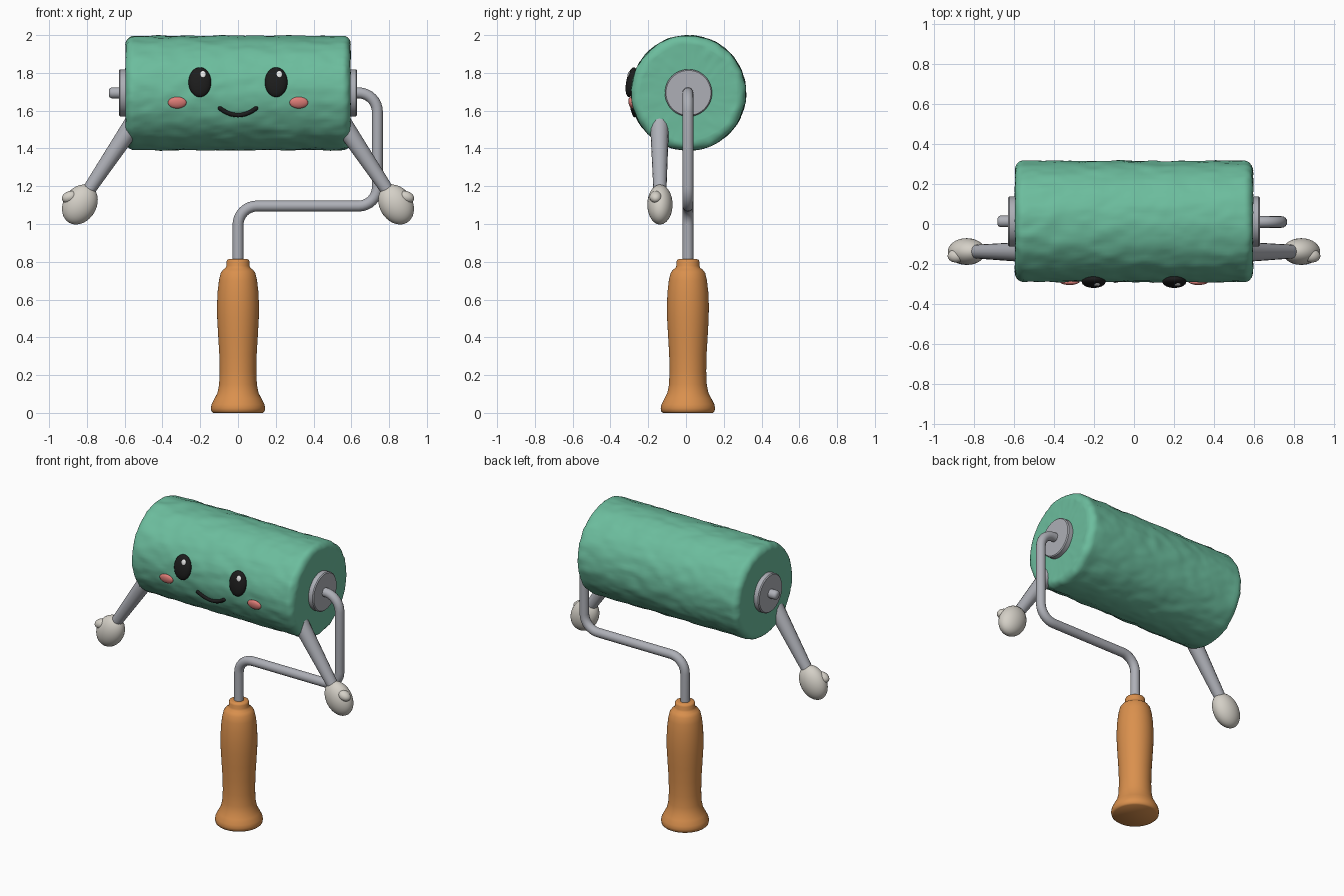
import bpy, bmesh, math
from mathutils import Vector, Matrix, noise

cube = bpy.data.objects.get("Cube")
if cube:
    bpy.data.objects.remove(cube, do_unlink=True)

CY, CZ, R = 0.013, 1.694, 0.303      # roller axis and radius


def material(name, r, g, b, rough=0.6):
    m = bpy.data.materials.new(name)
    m.use_nodes = True
    m.diffuse_color = (r, g, b, 1)
    bsdf = m.node_tree.nodes["Principled BSDF"]
    bsdf.inputs["Base Color"].default_value = (r, g, b, 1)
    bsdf.inputs["Roughness"].default_value = rough
    return m


GREEN = material("green nap", 0.15, 0.51, 0.34)
ORANGE = material("orange handle", 0.70, 0.28, 0.075)
METAL = material("grey metal", 0.42, 0.43, 0.47)
GLOVE = material("off white glove", 0.66, 0.63, 0.57)
BLACK = material("black", 0.012, 0.012, 0.012)
PINK = material("pink cheek", 0.75, 0.21, 0.19)
WHITE = material("white glint", 0.80, 0.80, 0.80)


def finish(obj, mat, angle=40):
    obj.data.materials.clear()
    obj.data.materials.append(mat)
    bpy.ops.object.select_all(action='DESELECT')
    obj.select_set(True)
    bpy.context.view_layer.objects.active = obj
    bpy.ops.object.shade_smooth_by_angle(angle=math.radians(angle))
    return obj


def lathe(name, profile, mat, segs, matrix, jitter=None, angle=40):
    """Revolve (radius, height) points about local z, closing both ends."""
    bm = bmesh.new()
    rings = []
    for r, h in profile:
        ring = []
        for i in range(segs):
            a = math.tau * i / segs
            p = Vector((r * math.cos(a), r * math.sin(a), h))
            ring.append(bm.verts.new(jitter(p) if jitter else p))
        rings.append(ring)
    for low, high in zip(rings, rings[1:]):
        for i in range(segs):
            j = (i + 1) % segs
            bm.faces.new((low[i], low[j], high[j], high[i]))
    bm.faces.new(rings[0][::-1])
    bm.faces.new(rings[-1])
    bm.transform(matrix)
    bmesh.ops.recalc_face_normals(bm, faces=bm.faces)
    mesh = bpy.data.meshes.new(name)
    bm.to_mesh(mesh)
    bm.free()
    obj = bpy.data.objects.new(name, mesh)
    bpy.context.collection.objects.link(obj)
    return finish(obj, mat, angle)


def ellipsoid(name, centre, radii, mat, rotation=None):
    bm = bmesh.new()
    bmesh.ops.create_uvsphere(bm, u_segments=32, v_segments=18, radius=1)
    bm.transform(Matrix.Translation(centre) @ (rotation or Matrix())
                 @ Matrix.Diagonal((*radii, 1)))
    mesh = bpy.data.meshes.new(name)
    bm.to_mesh(mesh)
    bm.free()
    obj = bpy.data.objects.new(name, mesh)
    bpy.context.collection.objects.link(obj)
    return finish(obj, mat, 180)


def tube(name, points, radii, mat):
    curve = bpy.data.curves.new(name, 'CURVE')
    curve.dimensions = '3D'
    curve.bevel_depth = 1
    curve.bevel_resolution = 6
    curve.use_fill_caps = True
    spline = curve.splines.new('POLY')
    spline.points.add(len(points) - 1)
    for sp, p, r in zip(spline.points, points, radii):
        sp.co = (*p, 1)
        sp.radius = r
    obj = bpy.data.objects.new(name, curve)
    bpy.context.collection.objects.link(obj)
    bpy.ops.object.select_all(action='DESELECT')
    obj.select_set(True)
    bpy.context.view_layer.objects.active = obj
    bpy.ops.object.convert(target='MESH')
    return finish(bpy.context.view_layer.objects.active, mat, 50)


def rounded(points, radius, steps=8):
    """Replace the inner corners of a path with smooth bends."""
    out = [points[0]]
    for a, b, c in zip(points, points[1:], points[2:]):
        u, v = (a - b).normalized(), (c - b).normalized()
        centre = b + (u + v) * radius
        for k in range(steps + 1):
            t = math.pi / 2 * k / steps
            out.append(centre - v * radius * math.cos(t) - u * radius * math.sin(t))
    return out + [points[-1]]


# Roller sleeve: rounded cylinder with a soft, uneven nap
HALF, EDGE = 0.594, 0.045
half_profile = [(R * k / 12, HALF) for k in range(1, 11)]
for k in range(7):
    t = math.pi / 2 * k / 6
    half_profile.append((R - EDGE + EDGE * math.sin(t), HALF - EDGE + EDGE * math.cos(t)))
flat = HALF - EDGE
side = [(R, flat - 2 * flat * k / 56) for k in range(1, 56)]
profile = half_profile + side + [(r, -h) for r, h in reversed(half_profile)]


def nap(p):
    radial = Vector((p.x, p.y, 0))
    lump = noise.noise(Vector((p.x * 16, p.y * 16, p.z * 9)))
    fine = noise.noise(Vector((p.x * 34, p.y * 34, p.z * 18 + 5)))
    push = 0.006 * lump + 0.003 * fine
    weight = min(1, radial.length / R)
    out = p + radial.normalized() * push * weight
    if abs(p.z) > flat:
        out.z += math.copysign(push * 0.9 * weight, p.z)
    return out


AXIS = Matrix.Translation((0, CY, CZ)) @ Matrix.Rotation(math.pi / 2, 4, 'Y')
lathe("roller_sleeve", profile, GREEN, 112, AXIS, nap, 80)

# Metal end discs, with the axle peg on the right side
for label, s in (("left", 1), ("right", -1)):
    disc = [(0.125, 0.56), (0.125, 0.624), (0.119, 0.63)]
    lathe(label + "_end_disc", [(r, s * h) for r, h in disc], METAL, 48, AXIS)
peg = [(0.029, -0.6), (0.029, -0.668), (0.024, -0.679), (0.012, -0.684)]
lathe("axle_peg", peg, METAL, 24, AXIS, angle=60)

# Bent wire frame
corners = [Vector((x, CY - 0.003, z)) for x, z in
           ((0.58, CZ), (0.738, CZ), (0.738, 1.095), (0, 1.095), (0, 0.78))]
path = rounded(corners, 0.1)
tube("wire_frame", path, [0.029] * len(path), METAL)

# Turned handle
handle = [(0.132, 0), (0.141, 0.008), (0.144, 0.025), (0.140, 0.045), (0.125, 0.075),
          (0.109, 0.105), (0.100, 0.15), (0.097, 0.22), (0.099, 0.31), (0.105, 0.41),
          (0.110, 0.50), (0.111, 0.57), (0.108, 0.64), (0.101, 0.70), (0.092, 0.74),
          (0.080, 0.757), (0.066, 0.767), (0.061, 0.778), (0.061, 0.80),
          (0.057, 0.81), (0.048, 0.814)]
lathe("handle", handle, ORANGE, 48, Matrix.Translation((0, 0.01, 0)), angle=55)

# Arms, hands and thumbs
for label, s in (("left", 1), ("right", -1)):
    shoulder, wrist = Vector((s * 0.555, -0.14, 1.53)), Vector((s * 0.80, -0.138, 1.165))
    tube(label + "_arm", [shoulder, wrist], [0.05, 0.034], METAL)
    lean = Matrix.Rotation(-s * math.radians(32), 4, 'Y')
    ellipsoid(label + "_hand", (s * 0.837, -0.138, 1.103), (0.087, 0.067, 0.112), GLOVE, lean)
    ellipsoid(label + "_thumb", (s * 0.89, -0.16, 1.143), (0.044, 0.033, 0.031), GLOVE,
              Matrix.Rotation(s * math.radians(20), 4, 'Y'))


# Face, laid on the curved front of the sleeve
def on_front(x, z, lift=0.0):
    dz = z - CZ
    tilt = math.asin(dz / R)
    spot = Vector((x, CY - (R + lift) * math.cos(tilt), CZ + (R + lift) * math.sin(tilt)))
    return spot, Matrix.Rotation(-tilt, 4, 'X')


def feature(name, x, z, radii, mat, lift=0.0):
    spot, turn = on_front(x, z, lift)
    ellipsoid(name, spot, radii, mat, turn)


for label, s in (("left", 1), ("right", -1)):
    feature(label + "_eye", s * 0.202, 1.75, (0.06, 0.028, 0.08), BLACK, 0.004)
    feature(label + "_eye_glint", s * 0.202 + 0.016, 1.784, (0.016, 0.007, 0.019), WHITE, 0.027)
    feature(label + "_cheek", s * 0.322, 1.643, (0.049, 0.016, 0.031), PINK, 0.003)

smile = []
for k in range(17):
    u = -1 + k / 8
    smile.append(on_front(0.095 * u, 1.578 + 0.035 * u * u, 0.004)[0])
tube("smile", smile, [0.0115] * len(smile), BLACK)
for label, end in (("left", smile[-1]), ("right", smile[0])):
    ellipsoid(label + "_smile_end", end, (0.0115,) * 3, BLACK)
